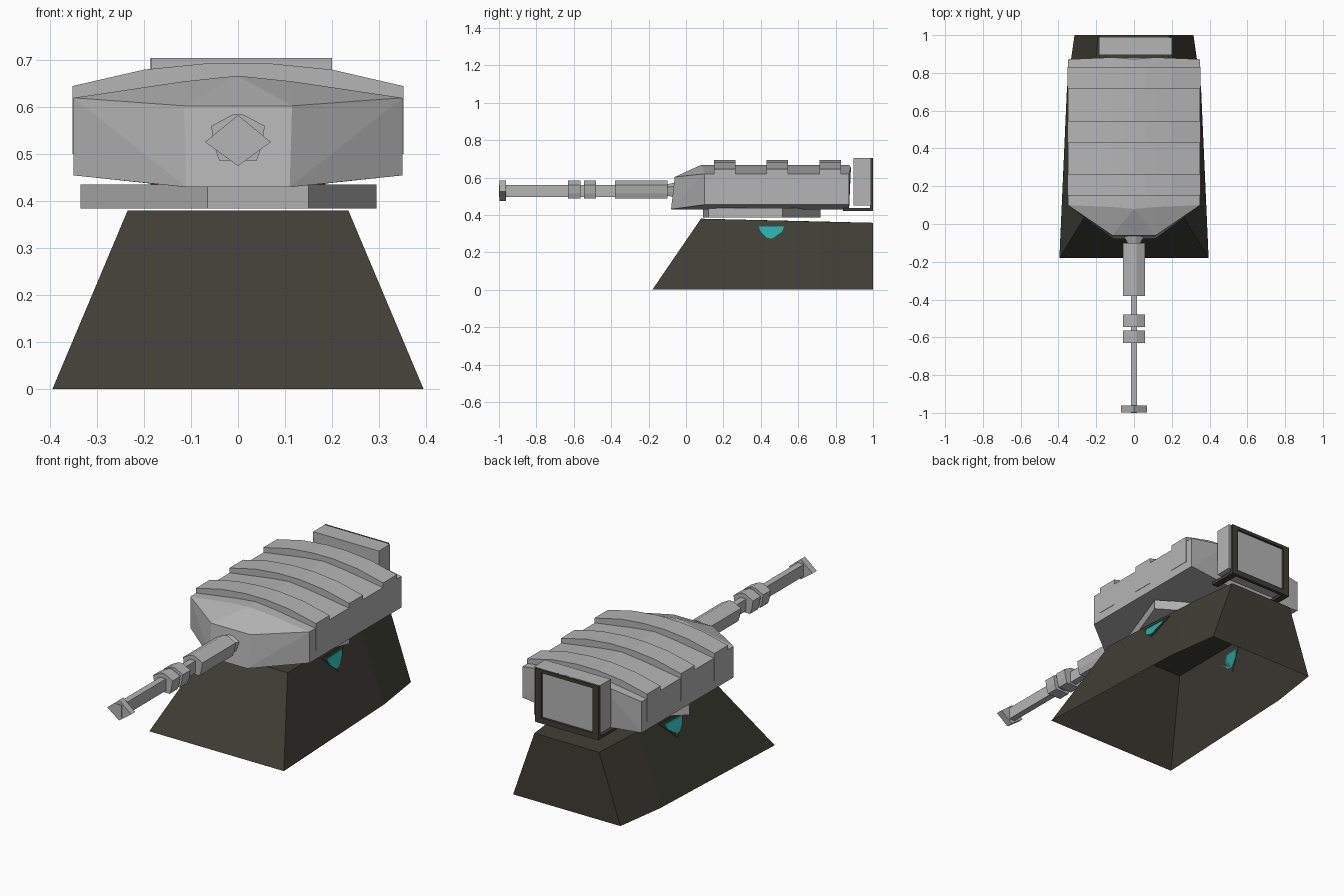
import bpy, bmesh

if "Cube" in bpy.data.objects:
    bpy.data.objects.remove(bpy.data.objects["Cube"])

def material(name, rgb):
    m = bpy.data.materials.new(name)
    m.diffuse_color = (*rgb, 1)
    m.use_nodes = True
    m.node_tree.nodes["Principled BSDF"].inputs["Base Color"].default_value = m.diffuse_color
    return m

GREY = material("light grey", (0.46, 0.46, 0.46))
DARK = material("dark olive", (0.05, 0.048, 0.036))
TEAL = material("teal", (0.02, 0.42, 0.40))

def finish(name, bm, mat):
    bmesh.ops.recalc_face_normals(bm, faces=bm.faces)
    me = bpy.data.meshes.new(name)
    bm.to_mesh(me)
    bm.free()
    me.materials.append(mat)
    ob = bpy.data.objects.new(name, me)
    bpy.context.collection.objects.link(ob)
    return ob

def loft(name, a, b, mat, caps=(True, True)):
    """Join two matching loops of points with side faces and caps."""
    bm = bmesh.new()
    va = [bm.verts.new(p) for p in a]
    vb = [bm.verts.new(p) for p in b]
    n = len(va)
    for i in range(n):
        j = (i + 1) % n
        bm.faces.new((va[i], va[j], vb[j], vb[i]))
    if caps[0]:
        bm.faces.new(va)
    if caps[1]:
        bm.faces.new(vb)
    return finish(name, bm, mat)

def prism(name, pts, y0, y1, mat):
    """Extrude an x/z outline along y."""
    return loft(name, [(x, y0, z) for x, z in pts], [(x, y1, z) for x, z in pts], mat)

def box(name, x0, x1, y0, y1, z0, z1, mat):
    return prism(name, [(x0, z0), (x1, z0), (x1, z1), (x0, z1)], y0, y1, mat)

def mirrored(half):
    """Complete a right-hand loop with its left-hand mirror."""
    return half + [(-p[0], *p[1:]) for p in reversed(half)]

# Pedestal: hollow tapered shell, open underneath
loft("pedestal",
     mirrored([(.395, -.18, 0), (.355, .72, 0), (.315, 1, 0)]),
     mirrored([(.235, .08, .38), (.215, .72, .364), (.19, 1, .358)]),
     DARK, (False, True))

# Side gems on the sloping pedestal walls
def wall(y, z, off):
    return .395 - .04 * (y + .18) / .9 - z * .386 + off

def wall_plate(name, side, pts, off, mat):
    loft(name, [(side * wall(y, z, -.002), y, z) for y, z in pts],
         [(side * wall(y, z, off), y, z) for y, z in pts], mat)

for side, label in ((1, "right"), (-1, "left")):
    wall_plate("gem_frame_" + label, side, [(.36, .348), (.556, .348), (.458, .252)], .005, DARK)
    wall_plate("gem_" + label, side,
               [(.39, .337), (.524, .337), (.513, .31), (.46, .273), (.43, .277), (.40, .305)],
               .009, TEAL)

# Five-sided turntable under the turret
ring = [(.295, .515), (.15, .12), (-.065, .09), (-.335, .45), (-.03, .72)]
loft("turntable", [(x, y, .385) for x, y in ring], [(x, y, .436) for x, y in ring], GREY)

# Turret hull: convex body with a bevelled nose
half = [(.115, -.06, .603), (.11, -.08, .43)]
for y, yt in ((.10, .08), (.872, .872)):
    half += [(.35, y, .62), (.35, y, .455), (.115, y, .43), (.115, yt + .01, .655), (0, yt, .667)]
bm = bmesh.new()
for p in mirrored(half):
    bm.verts.new(p)
bmesh.ops.remove_doubles(bm, verts=bm.verts, dist=.0005)
bmesh.ops.convex_hull(bm, input=bm.verts)
bmesh.ops.dissolve_limit(bm, angle_limit=.01, verts=bm.verts, edges=bm.edges)
finish("turret_hull", bm, GREY)

# Raised armour bands across the roof, leaning slightly
for i, y in enumerate((.15, .43, .715)):
    low = mirrored([(.352, .5), (.352, .624), (.115, .652)])
    top = mirrored([(.352, .5), (.352, .645), (.115, .686)])
    bm_pts = mirrored([(.352, .50), (.352, .645), (.2, .68), (.06, .694)])
    prism("armour_band_%d" % (i + 1), bm_pts, y, y + .115, GREY)

# Gun: mount, receiver, barrel, rings and muzzle
body = mirrored([(.04, .487), (.05, .515), (.057, .56), (.012, .584)])
loft("gun_mount", [(x * .5, -.11, .53 + (z - .53) * .6) for x, z in body],
     [(x, -.06, .525 + (z - .525) * .8) for x, z in body], GREY)
prism("gun_receiver", body, -.38, -.10, GREY)
prism("barrel_ring_rear", body, -.545, -.48, GREY)
prism("barrel_ring_front", body, -.63, -.565, GREY)
box("barrel", -.017, .017, -1, -.37, .497, .56, GREY)
prism("muzzle", [(0, .475), (.07, .526), (0, .583), (-.07, .526)], -.997, -.962, GREY)

# Rear pack held by a dark bracket
box("rear_pack", -.185, .2, .895, .988, .45, .705, GREY)
for x, label in ((-.168, "left"), (.168, "right")):
    box("bracket_post_" + label, x - .018, x + .018, .983, 1, .42, .705, DARK)
    box("bracket_arm_" + label, x - .018, x + .018, .84, 1, .42, .436, DARK)
box("bracket_top", -.15, .15, .983, 1, .688, .705, DARK)
box("bracket_bottom", -.15, .15, .983, 1, .42, .45, DARK)
